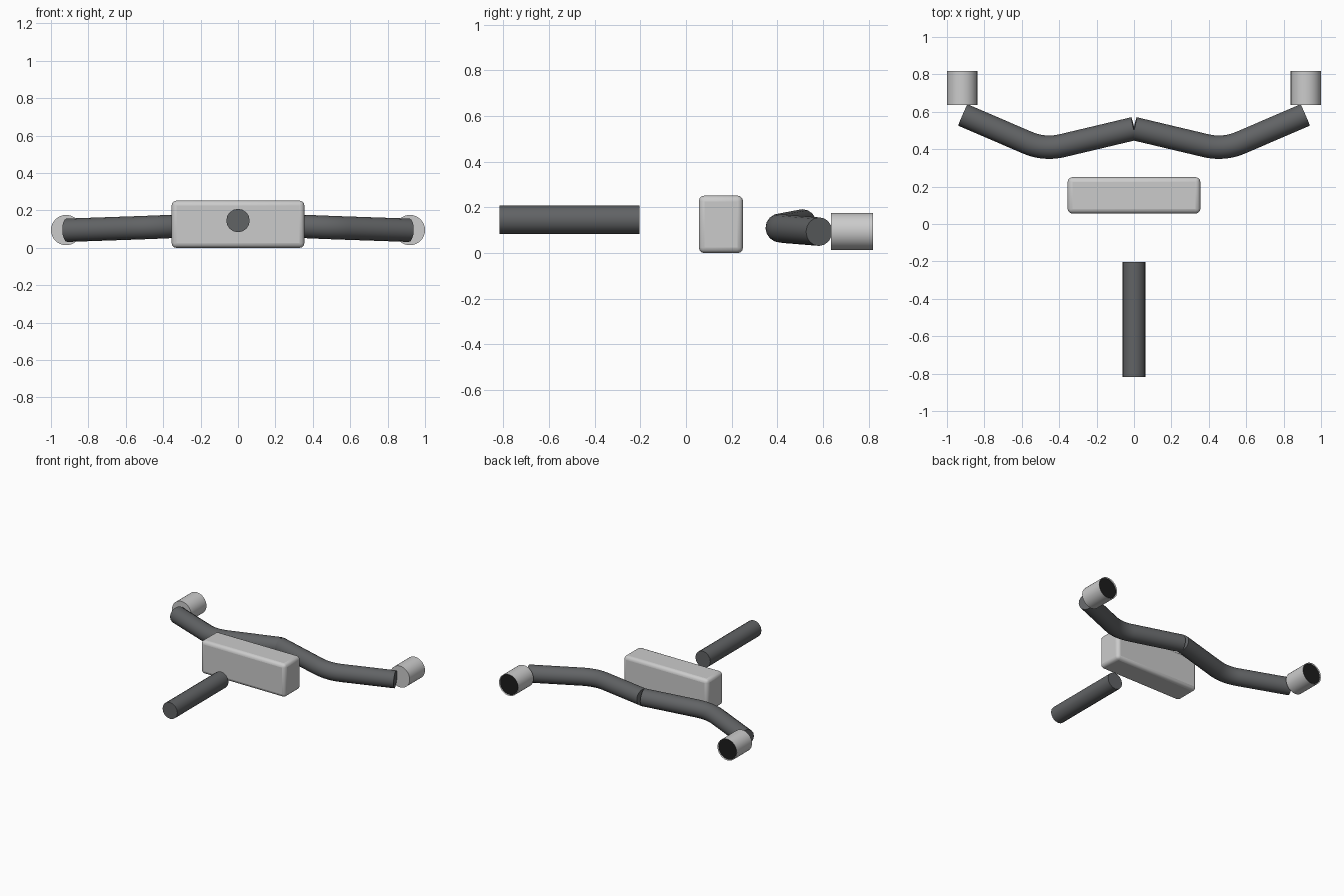
import bpy, bmesh, math
from mathutils import Vector

if "Cube" in bpy.data.objects:
    bpy.data.objects.remove(bpy.data.objects["Cube"])

PIPE_R = 0.0625


def material(name, rgb):
    m = bpy.data.materials.new(name)
    m.diffuse_color = (*rgb, 1)
    m.use_nodes = True
    m.node_tree.nodes["Principled BSDF"].inputs["Base Color"].default_value = m.diffuse_color
    return m


dark_steel = material("dark_steel", (0.12, 0.125, 0.13))
bright_steel = material("bright_steel", (0.6, 0.61, 0.61))
soot = material("soot", (0.012, 0.012, 0.012))


def activate(ob):
    bpy.ops.object.select_all(action='DESELECT')
    ob.select_set(True)
    bpy.context.view_layer.objects.active = ob


def smooth(ob):
    activate(ob)
    bpy.ops.object.shade_smooth_by_angle(angle=math.radians(35))


def pipe(name, points):
    """Round capped tube along a path of points."""
    cu = bpy.data.curves.new(name, 'CURVE')
    cu.dimensions = '3D'
    cu.bevel_depth = PIPE_R
    cu.bevel_resolution = 6
    cu.use_fill_caps = True
    sp = cu.splines.new('POLY')
    sp.points.add(len(points) - 1)
    for p, co in zip(sp.points, points):
        p.co = (*co, 1)
    ob = bpy.data.objects.new(name, cu)
    bpy.context.collection.objects.link(ob)
    activate(ob)
    bpy.ops.object.convert(target='MESH')
    ob = bpy.context.object
    ob.data.materials.clear()
    ob.data.materials.append(dark_steel)
    smooth(ob)
    return ob


def bent_path(a, corner, b, radius=0.1, steps=10):
    """Two straight runs joined by a rounded bend."""
    a, c, b = Vector(a), Vector(corner), Vector(b)
    p = c + (a - c).normalized() * radius
    q = c + (b - c).normalized() * radius
    ts = [i / steps for i in range(steps + 1)]
    return [a] + [p * (1 - t) ** 2 + c * 2 * t * (1 - t) + q * t * t for t in ts] + [b]


# Muffler box
bpy.ops.mesh.primitive_cube_add(size=1, location=(0, 0.153, 0.126))
box = bpy.context.object
box.name = "muffler_box"
box.scale = (0.71, 0.194, 0.252)
bpy.ops.object.transform_apply(location=False, rotation=False, scale=True)
bev = box.modifiers.new("rounded_edges", 'BEVEL')
bev.width = 0.025
bev.segments = 3
smooth(box)

# Inlet pipe
pipe("inlet_pipe", [(0, -0.817, 0.146), (0, -0.203, 0.146)])

for side, s in (("left", -1), ("right", 1)):
    # Bent outlet pipe
    pipe(side + "_outlet_pipe", bent_path((0, 0.51, 0.13), (s * 0.48, 0.396, 0.109),
                                          (s * 0.915, 0.583, 0.094)))

    # Exhaust tip with a dark mouth at the rear
    bm = bmesh.new()
    bmesh.ops.create_cone(bm, cap_ends=True, segments=32, radius1=0.081,
                          radius2=0.081, depth=0.183)
    bm.normal_update()
    mouth = max(bm.faces, key=lambda f: -f.normal.z)
    bmesh.ops.inset_region(bm, faces=[mouth], thickness=0.006)
    mouth.material_index = 1
    bmesh.ops.translate(bm, verts=mouth.verts, vec=(0, 0, 0.006))
    me = bpy.data.meshes.new(side + "_exhaust_tip")
    bm.to_mesh(me)
    bm.free()
    me.materials.append(bright_steel)
    me.materials.append(soot)
    tip = bpy.data.objects.new(side + "_exhaust_tip", me)
    bpy.context.collection.objects.link(tip)
    tip.location = (s * 0.919, 0.7265, 0.095)
    tip.rotation_euler = (math.pi / 2, 0, 0)
    smooth(tip)
